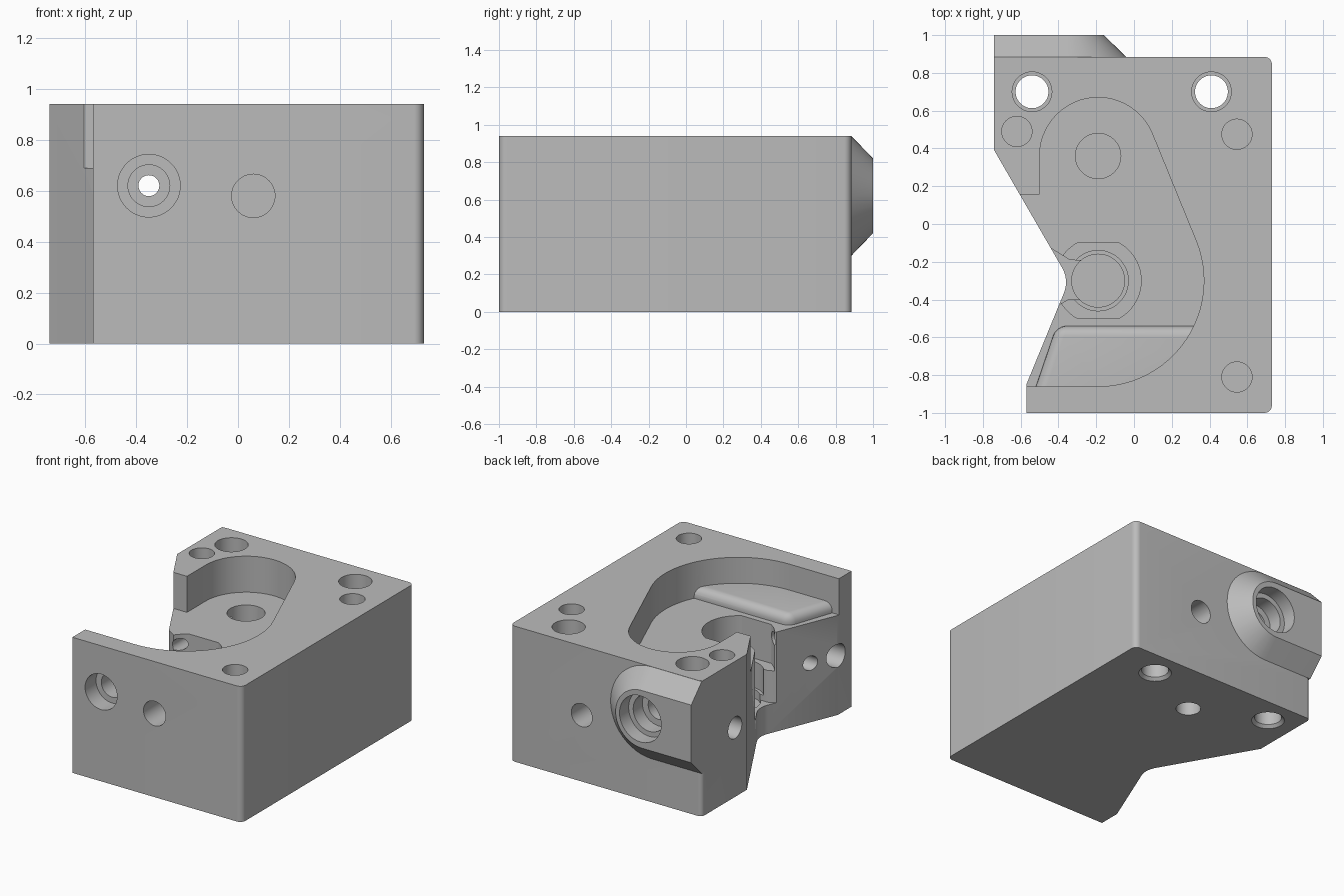
import bpy, bmesh, math
from mathutils import Vector, Matrix

if "Cube" in bpy.data.objects:
    bpy.data.objects.remove(bpy.data.objects["Cube"], do_unlink=True)

H = 0.94       # block height
FLOOR = 0.69   # pocket floor

metal = bpy.data.materials.new("grey_metal")
metal.use_nodes = True
GREY = (0.5, 0.5, 0.5, 1)
metal.diffuse_color = GREY
metal.node_tree.nodes["Principled BSDF"].inputs["Base Color"].default_value = GREY


def finish(bm, name):
    bmesh.ops.recalc_face_normals(bm, faces=bm.faces)
    mesh = bpy.data.meshes.new(name)
    bm.to_mesh(mesh)
    bm.free()
    mesh.materials.append(metal)
    ob = bpy.data.objects.new(name, mesh)
    bpy.context.collection.objects.link(ob)
    return ob


def prism(name, pts, z0, z1):
    bm = bmesh.new()
    face = bm.faces.new([bm.verts.new((x, y, z0)) for x, y in pts])
    ext = bmesh.ops.extrude_face_region(bm, geom=[face])
    verts = [g for g in ext["geom"] if isinstance(g, bmesh.types.BMVert)]
    bmesh.ops.translate(bm, verts=verts, vec=(0, 0, z1 - z0))
    return finish(bm, name)


def cylinder(name, start, end, r0, r1=None):
    a, b = Vector(start), Vector(end)
    bm = bmesh.new()
    rot = (b - a).to_track_quat('Z', 'Y').to_matrix().to_4x4()
    bmesh.ops.create_cone(bm, cap_ends=True, segments=48, radius1=r0,
                          radius2=r0 if r1 is None else r1, depth=(b - a).length,
                          matrix=Matrix.Translation((a + b) / 2) @ rot)
    return finish(bm, name)


def arc(cx, cy, r, a0, a1, n=24):
    angles = [math.radians(a0 + (a1 - a0) * i / n) for i in range(n + 1)]
    return [(cx + r * math.cos(a), cy + r * math.sin(a)) for a in angles]


def filleted(corners, n=8):
    """Polygon from (x, y, radius) corners, rounding where radius > 0."""
    pts = []
    for i, (x, y, r) in enumerate(corners):
        p = Vector((x, y))
        if r == 0:
            pts.append((x, y))
            continue
        u = (Vector(corners[i - 1][:2]) - p).normalized()
        v = (Vector(corners[(i + 1) % len(corners)][:2]) - p).normalized()
        half = u.angle(v) / 2
        c = p + (u + v).normalized() * (r / math.sin(half))
        s = p + u * (r / math.tan(half)) - c
        e = p + v * (r / math.tan(half)) - c
        sweep = s.angle_signed(e)
        for k in range(n + 1):
            t = -sweep * k / n
            pts.append((c.x + s.x * math.cos(t) - s.y * math.sin(t),
                        c.y + s.x * math.sin(t) + s.y * math.cos(t)))
    return pts


def combine(target, tool, operation='DIFFERENCE'):
    mod = target.modifiers.new(tool.name, 'BOOLEAN')
    mod.operation, mod.solver, mod.object = operation, 'EXACT', tool
    bpy.context.view_layer.objects.active = target
    bpy.ops.object.modifier_apply(modifier=mod.name)
    bpy.data.objects.remove(tool, do_unlink=True)


# Main block with a V notch in its right side
block = prism("mount_block", filleted([
    (-0.74, 0.885, 0.03), (-0.74, 0.39, 0), (-0.343, -0.297, 0.15), (-0.57, -0.85, 0),
    (-0.57, -1, 0), (0.73, -1, 0.04), (0.73, 0.885, 0.04)]), 0, H)

# Bevelled boss on the back, rounded at one end
bm = bmesh.new()
for y, r in ((0.8, 0.319), (0.885, 0.319), (1.0, 0.2)):
    ring = arc(-0.36, 0.62, r, -90, 90) + [(-0.74, 0.62 + r), (-0.74, 0.62 - r)]
    for x, z in ring:
        bm.verts.new((x, y, z))
bmesh.ops.convex_hull(bm, input=bm.verts)
bmesh.ops.dissolve_limit(bm, angle_limit=0.01, verts=bm.verts, edges=bm.edges)
combine(block, finish(bm, "back_boss"), 'UNION')

# Open pocket in the top
tilt = math.degrees(math.asin(0.25 / 0.66))
pocket = ([(-1.2, 0.155), (-0.5, 0.155)] + arc(-0.19, 0.36, 0.31, 180, tilt)
          + arc(-0.19, -0.3, 0.56, tilt, -90) + [(-1.2, -0.86)])
combine(block, prism("pocket", pocket, FLOOR, H + 0.2))

# Raised pad in the pocket with rounded upper edges
pad = prism("pocket_pad", [(-0.41, -0.54), (0.4, -0.54), (0.4, -0.95), (-0.55, -0.95)],
            FLOOR - 0.08, FLOOR + 0.07)
bm = bmesh.new()
bm.from_mesh(pad.data)
rims = [e for e in bm.edges if all(v.co.z > FLOOR for v in e.verts)
        and not all(v.co.x > 0.3 or v.co.y < -0.9 for v in e.verts)]
rims += [e for e in bm.edges if all(v.co.x < 0 and v.co.y > -0.6 for v in e.verts)]
bmesh.ops.bevel(bm, geom=rims, offset=0.055, segments=6, profile=0.5, affect='EDGES')
bm.to_mesh(pad.data)
bm.free()
combine(block, pad, 'UNION')

# Recess and throat opening into the notch, with a deeper bore
recess = arc(-0.19, -0.3, 0.228, -61, 61) + arc(-0.19, -0.3, 0.228, 119, 241)
combine(block, prism("recess", recess, 0.42, FLOOR + 0.1))
throat = [(-0.2, -0.2), (-0.34, -0.19), (-0.47, -0.11), (-0.7, -0.11),
          (-0.7, -0.45), (-0.42, -0.44), (-0.35, -0.4), (-0.2, -0.4)]
combine(block, prism("throat", throat, 0.2, FLOOR + 0.1))
for r, z in ((0.16, 0.24), (0.14, 0.18)):
    combine(block, cylinder("bore", (-0.19, -0.3, z), (-0.19, -0.3, FLOOR + 0.1), r))
combine(block, cylinder("pocket_hole", (-0.19, 0.36, 0.3), (-0.19, 0.36, 0.85), 0.12))

# Through bolt holes with counterbores
for x in (-0.54, 0.41):
    combine(block, cylinder("bolt_hole", (x, 0.7, -0.1), (x, 0.7, 1.1), 0.087))
    combine(block, cylinder("bolt_top", (x, 0.7, 0.3), (x, 0.7, 1.1), 0.105))
    combine(block, cylinder("bolt_bottom", (x, 0.7, -0.02), (x, 0.7, 0.02), 0.125, 0.087))

# Blind holes in the top, bottom and sides
for start, end, r in (
        ((-0.62, 0.49, 0.62), (-0.62, 0.49, 1.1), 0.08),
        ((0.545, 0.475, 0.5), (0.545, 0.475, 1.1), 0.08),
        ((0.545, -0.81, 0.5), (0.545, -0.81, 1.1), 0.08),
        ((-0.05, 0.485, -0.1), (-0.05, 0.485, 0.25), 0.08),
        ((0.06, -1.1, 0.58), (0.06, -0.7, 0.58), 0.085),
        ((0.18, 1.1, 0.46), (0.18, 0.6, 0.46), 0.08),
        ((-0.9, 0.52, 0.48), (-0.5, 0.52, 0.48), 0.075),
        ((-0.8, -0.85, 0.41), (-0.35, -0.85, 0.41), 0.08),
        ((-0.8, -0.66, 0.41), (-0.3, -0.66, 0.41), 0.05)):
    combine(block, cylinder("blind_hole", start, end, r))

# Stepped channel from front to back
for y0, y1, r in ((-1.1, 1.1, 0.041), (-1.1, -0.88, 0.123), (-1.1, -0.7, 0.082),
                  (0.9, 1.1, 0.16), (0.8, 1.1, 0.125), (0.7, 1.1, 0.08)):
    combine(block, cylinder("channel", (-0.35, y0, 0.62), (-0.35, y1, 0.62), r))

# Smooth the curved walls, keep machined edges sharp
bpy.ops.object.select_all(action='DESELECT')
block.select_set(True)
bpy.context.view_layer.objects.active = block
bpy.ops.object.shade_smooth_by_angle(angle=math.radians(30))
